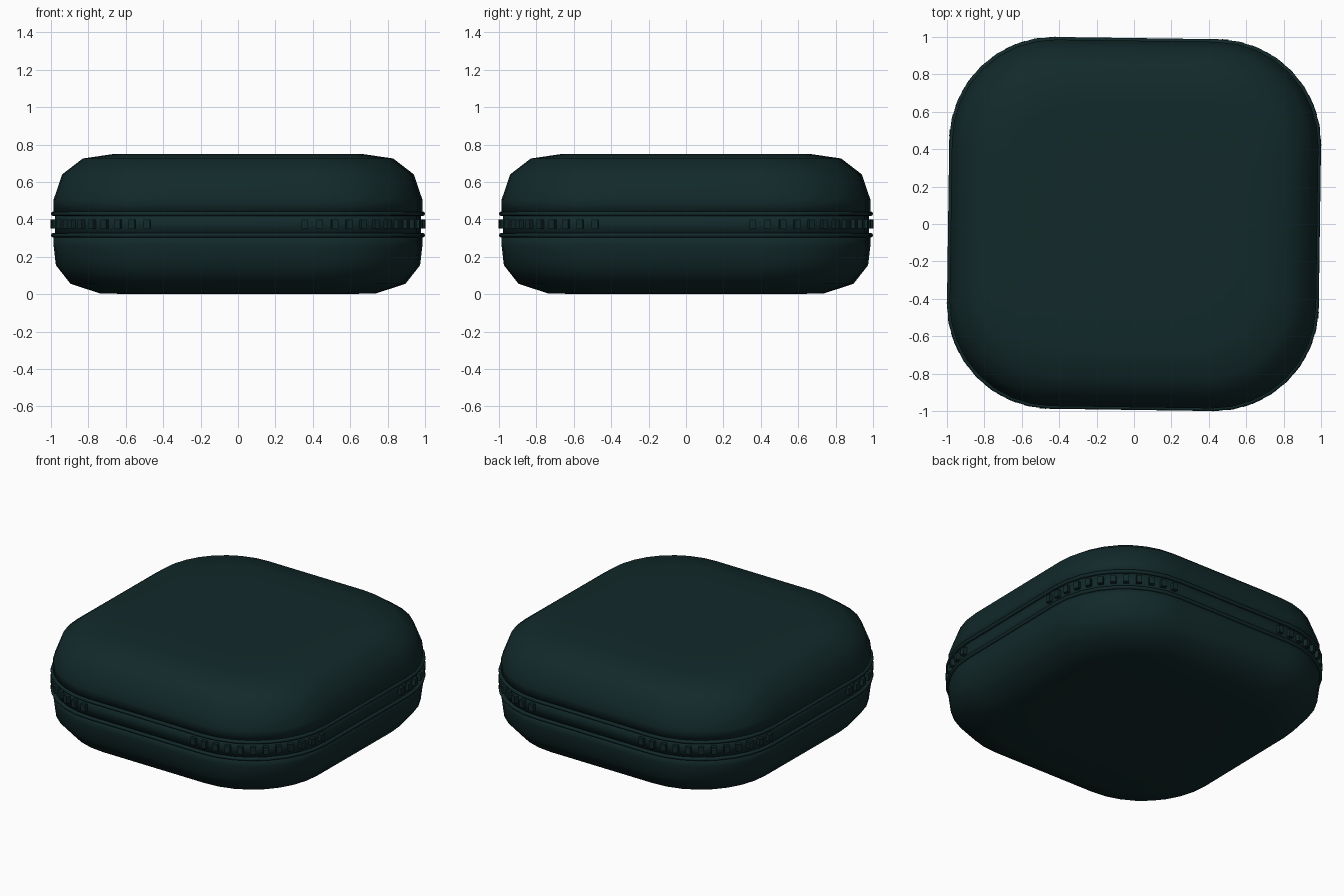
import bpy, bmesh, math
from mathutils import Matrix, Vector

cube = bpy.data.objects.get("Cube")
if cube:
    bpy.data.objects.remove(cube, do_unlink=True)

TURN = Matrix.Rotation(math.radians(-0.8), 4, "Z")  # slight turn of the whole case
CORNER = 0.56   # corner radius as a share of the half width
STEPS = 8       # segments per corner

fabric = bpy.data.materials.new("dark_teal_fabric")
fabric.use_nodes = True
colour = (0.006, 0.022, 0.023, 1)
fabric.diffuse_color = colour
fabric.node_tree.nodes["Principled BSDF"].inputs["Base Color"].default_value = colour


def finish(name, bm, smooth):
    bmesh.ops.recalc_face_normals(bm, faces=bm.faces)
    bmesh.ops.transform(bm, matrix=TURN, verts=bm.verts)
    for face in bm.faces:
        face.smooth = smooth
    mesh = bpy.data.meshes.new(name)
    bm.to_mesh(mesh)
    bm.free()
    mesh.materials.append(fabric)
    obj = bpy.data.objects.new(name, mesh)
    bpy.context.collection.objects.link(obj)


def rounded_square(bm, half, z):
    radius = half * CORNER
    centre = half - radius
    ring = []
    for quarter in range(4):
        spin = Matrix.Rotation(quarter * math.pi / 2, 3, "Z")
        for i in range(STEPS + 1):
            a = math.pi / 2 * i / STEPS
            p = Vector((centre + radius * math.cos(a), centre + radius * math.sin(a), z))
            ring.append(bm.verts.new(spin @ p))
    return ring


def loft(name, profile, closed=False):
    bm = bmesh.new()
    rings = [rounded_square(bm, half, z) for half, z in profile]
    pairs = list(zip(rings, rings[1:]))
    if closed:
        pairs.append((rings[-1], rings[0]))
    else:
        bm.faces.new(rings[0])
        bm.faces.new(rings[-1])
    for low, high in pairs:
        for i in range(len(low)):
            j = (i + 1) % len(low)
            bm.faces.new((low[i], low[j], high[j], high[i]))
    finish(name, bm, True)


# Padded shells, meeting at the zip band
loft("lower_shell", [(0.45, 0), (0.73, 0.003), (0.89, 0.055), (0.968, 0.155),
                     (0.98, 0.26), (0.98, 0.315)])
loft("upper_shell", [(0.98, 0.43), (0.98, 0.505), (0.935, 0.64), (0.825, 0.725),
                     (0.67, 0.748), (0.45, 0.75)])
loft("zip_band", [(0.972, 0.31), (0.972, 0.435)])

# Piping cords on both sides of the zip
for name, z in (("lower_piping", 0.315), ("upper_piping", 0.43)):
    angles = [i * math.pi / 4 for i in range(8)]
    loft(name, [(0.982 + 0.012 * math.cos(a), z + 0.012 * math.sin(a)) for a in angles], True)

# Zip teeth, spaced around each corner
bm = bmesh.new()
half = 0.98
radius = half * CORNER
centre = half - radius
for quarter in range(4):
    spin = Matrix.Rotation(quarter * math.pi / 2, 4, "Z")
    for i in range(12):
        s = -0.06 + 0.08 * i
        a = max(s, 0) / radius - math.pi / 2
        spot = Vector((centre + min(s, 0) + radius * math.cos(a),
                       -centre + radius * math.sin(a), 0.375))
        place = (spin @ Matrix.Translation(spot) @ Matrix.Rotation(a, 4, "Z")
                 @ Matrix.Diagonal((0.03, 0.034, 0.048, 1)))
        bmesh.ops.create_cube(bm, size=1, matrix=place)
finish("zip_teeth", bm, False)
